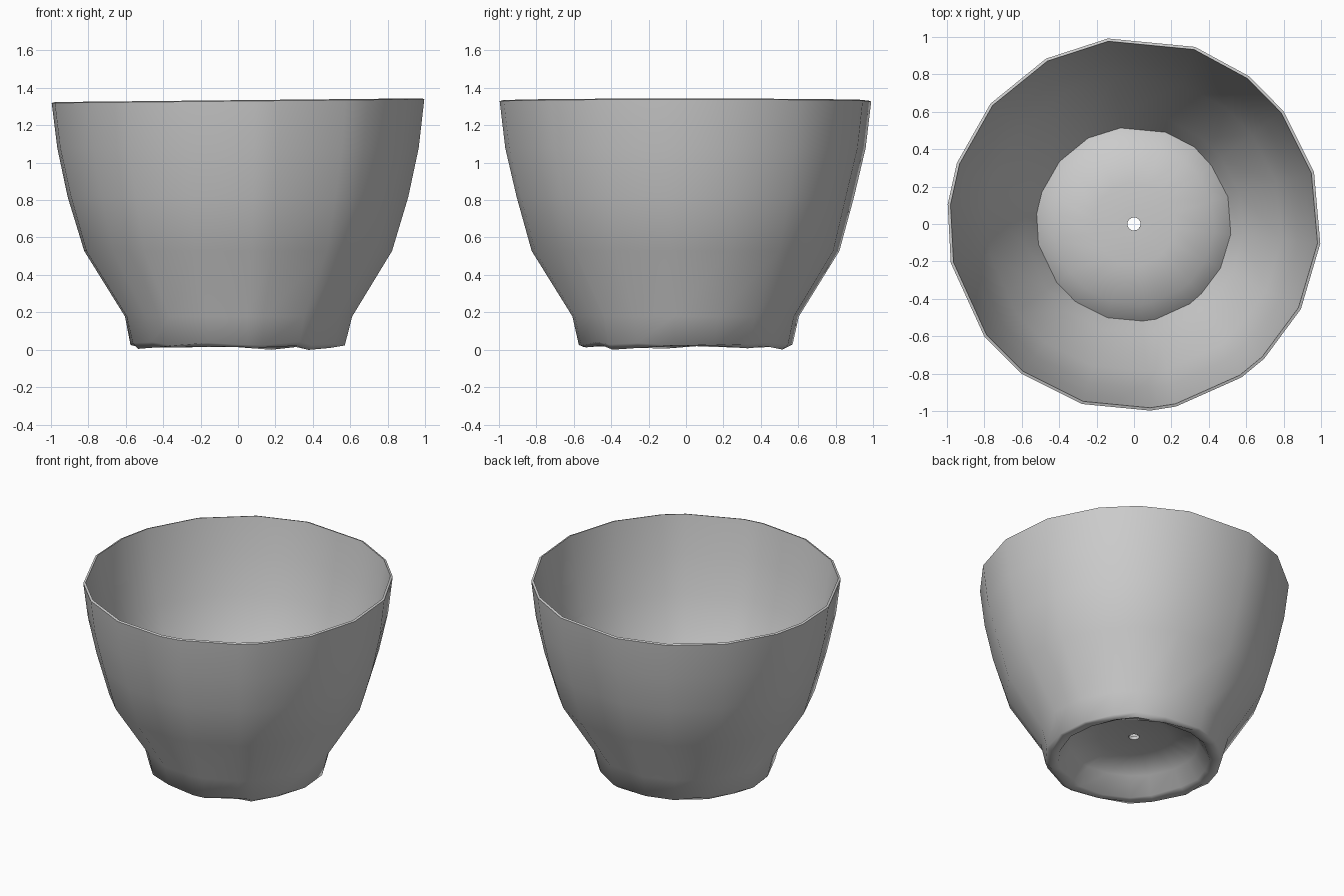
import bpy, bmesh, math, random

if "Cube" in bpy.data.objects:
    bpy.data.objects.remove(bpy.data.objects["Cube"])

random.seed(4)

# One clay-grey colour
grey = bpy.data.materials.new("plain_grey")
grey.diffuse_color = (0.6, 0.6, 0.6, 1)
grey.use_nodes = True
grey.node_tree.nodes["Principled BSDF"].inputs["Base Color"].default_value = grey.diffuse_color

# Uneven facet directions around the rim (degrees)
angles = [-6, 16, 37, 52, 71, 98, 118, 140, 161, 174,
          192, 217, 233, 254, 275, 283, 305, 314, 333]

# Closed wall profile (radius, height): outside upward, inside downward, underside
profile = [
    (0.575, 0.035), (0.61, 0.18), (0.83, 0.53), (0.91, 0.82), (0.97, 1.08), (1.0, 1.33),  # outer wall
    (0.985, 1.335), (0.945, 1.08), (0.88, 0.82), (0.79, 0.53), (0.585, 0.21),             # inner wall
    (0.52, 0.10), (0.43, 0.18), (0.22, 0.215), (0.035, 0.215),                            # raised floor
    (0.035, 0.19), (0.23, 0.19), (0.42, 0.14), (0.49, 0.03), (0.545, 0.012),              # hollow foot
]

bm = bmesh.new()
rings = []
for r, z in profile:
    ring = []
    for a in angles:
        t = math.radians(a)
        k = 1 + random.uniform(-0.006, 0.006) * (r < 0.94)
        h = z
        if z < 0.04:
            h += random.uniform(-0.012, 0.012)
        if z > 1.3:
            h += 0.01 * math.cos(t)      # rim tips up slightly to the right
        ring.append(bm.verts.new((r * k * math.cos(t), r * k * math.sin(t), h)))
    rings.append(ring)

# Skin the rings into one continuous wall
n = len(angles)
for i, ring in enumerate(rings):
    nxt = rings[(i + 1) % len(rings)]
    for j in range(n):
        k = (j + 1) % n
        bm.faces.new((ring[j], ring[k], nxt[k], nxt[j]))
bmesh.ops.recalc_face_normals(bm, faces=bm.faces)

# Stand on z = 0
low = min(v.co.z for v in bm.verts)
for v in bm.verts:
    v.co.z -= low

mesh = bpy.data.meshes.new("bowl")
bm.to_mesh(mesh)
bm.free()
mesh.materials.append(grey)
bowl = bpy.data.objects.new("bowl", mesh)
bpy.context.collection.objects.link(bowl)

bpy.context.view_layer.objects.active = bowl
bowl.select_set(True)
bpy.ops.object.shade_smooth_by_angle(angle=math.radians(60))
